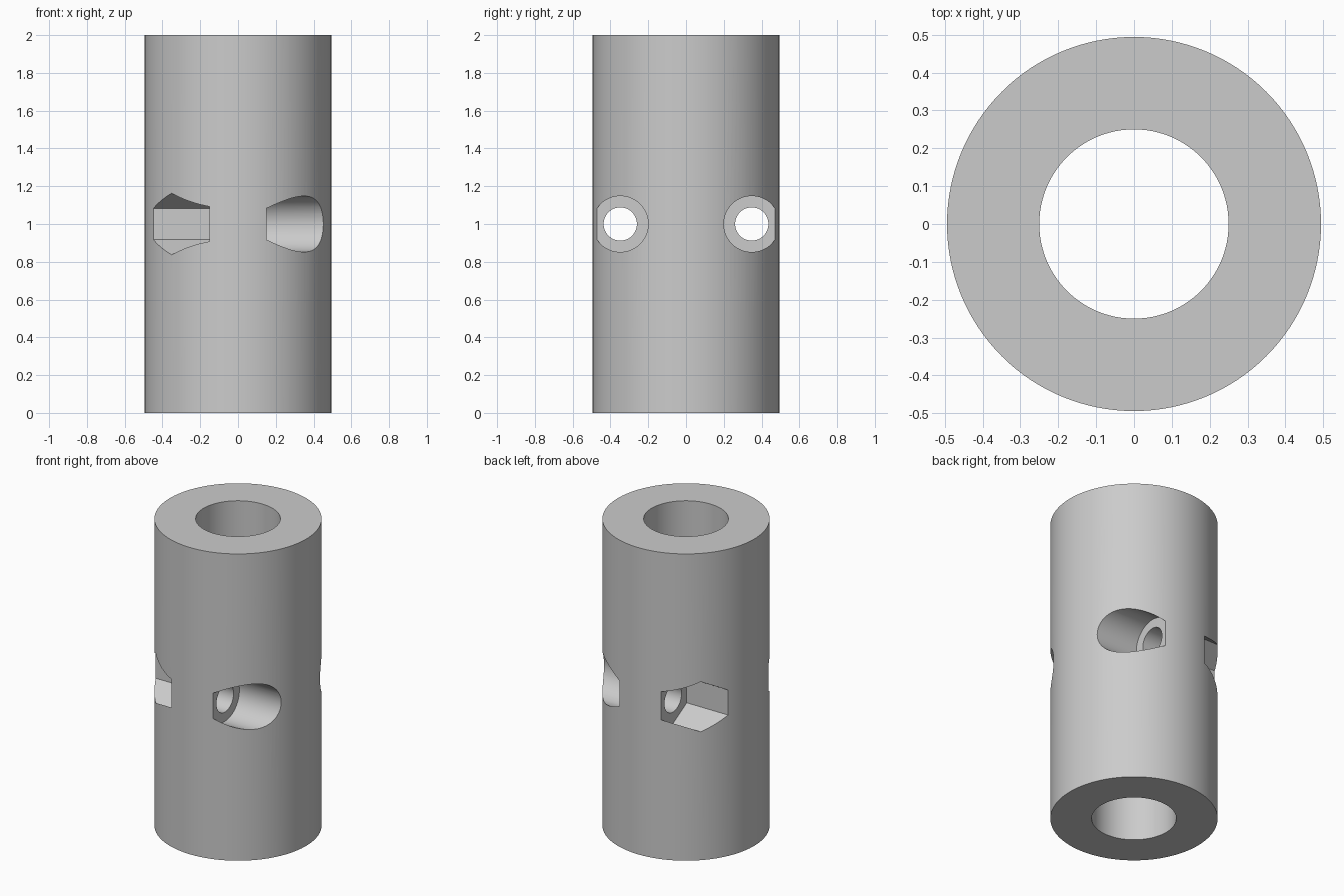
import bpy
import math

default = bpy.data.objects.get("Cube")
if default:
    bpy.data.objects.remove(default, do_unlink=True)

HEIGHT, OUTER, BORE = 2.0, 0.494, 0.25
BOLT_Y, SHOULDER, REACH = 0.348, 0.15, 0.7

steel = bpy.data.materials.new("plain grey")
steel.use_nodes = True
grey = (0.6, 0.6, 0.6, 1)
steel.diffuse_color = grey
steel.node_tree.nodes["Principled BSDF"].inputs["Base Color"].default_value = grey


def cylinder(name, radius, length, sides, location, rotation=(0, 0, 0)):
    bpy.ops.mesh.primitive_cylinder_add(vertices=sides, radius=radius, depth=length,
                                        location=location, rotation=rotation)
    obj = bpy.context.object
    obj.name = name
    obj.data.materials.append(steel)
    return obj


def cross_cutter(name, radius, x0, x1, y, sides):
    """Cutter along x, with one corner pointing straight up."""
    return cylinder(name, radius, x1 - x0, sides, ((x0 + x1) / 2, y, HEIGHT / 2),
                    (math.pi / 2, 0, math.pi / 2))


# Tube body
body = cylinder("coupling_body", OUTER, HEIGHT, 128, (0, 0, HEIGHT / 2))
cutters = [cylinder("bore_cutter", BORE, HEIGHT + 1, 96, (0, 0, HEIGHT / 2))]

# Two cross bolts: through hole, round head recess, hexagonal nut recess
for side, y in (("front", -BOLT_Y), ("back", BOLT_Y)):
    cutters += [
        cross_cutter(side + "_bolt_hole_cutter", 0.088, -REACH, REACH, y, 64),
        cross_cutter(side + "_head_recess_cutter", 0.148, SHOULDER, REACH, y, 64),
        cross_cutter(side + "_nut_recess_cutter", 0.163, -REACH, -SHOULDER, y, 6),
    ]

# Cut the body, then drop the cutters
bpy.ops.object.select_all(action="DESELECT")
body.select_set(True)
bpy.context.view_layer.objects.active = body
for cutter in cutters:
    cutter.hide_render = True
    cut = body.modifiers.new(cutter.name, "BOOLEAN")
    cut.operation = "DIFFERENCE"
    cut.solver = "EXACT"
    cut.object = cutter
    bpy.ops.object.modifier_apply(modifier=cut.name)
for cutter in cutters:
    bpy.data.objects.remove(cutter, do_unlink=True)

bpy.ops.object.shade_smooth_by_angle(angle=math.radians(30))
